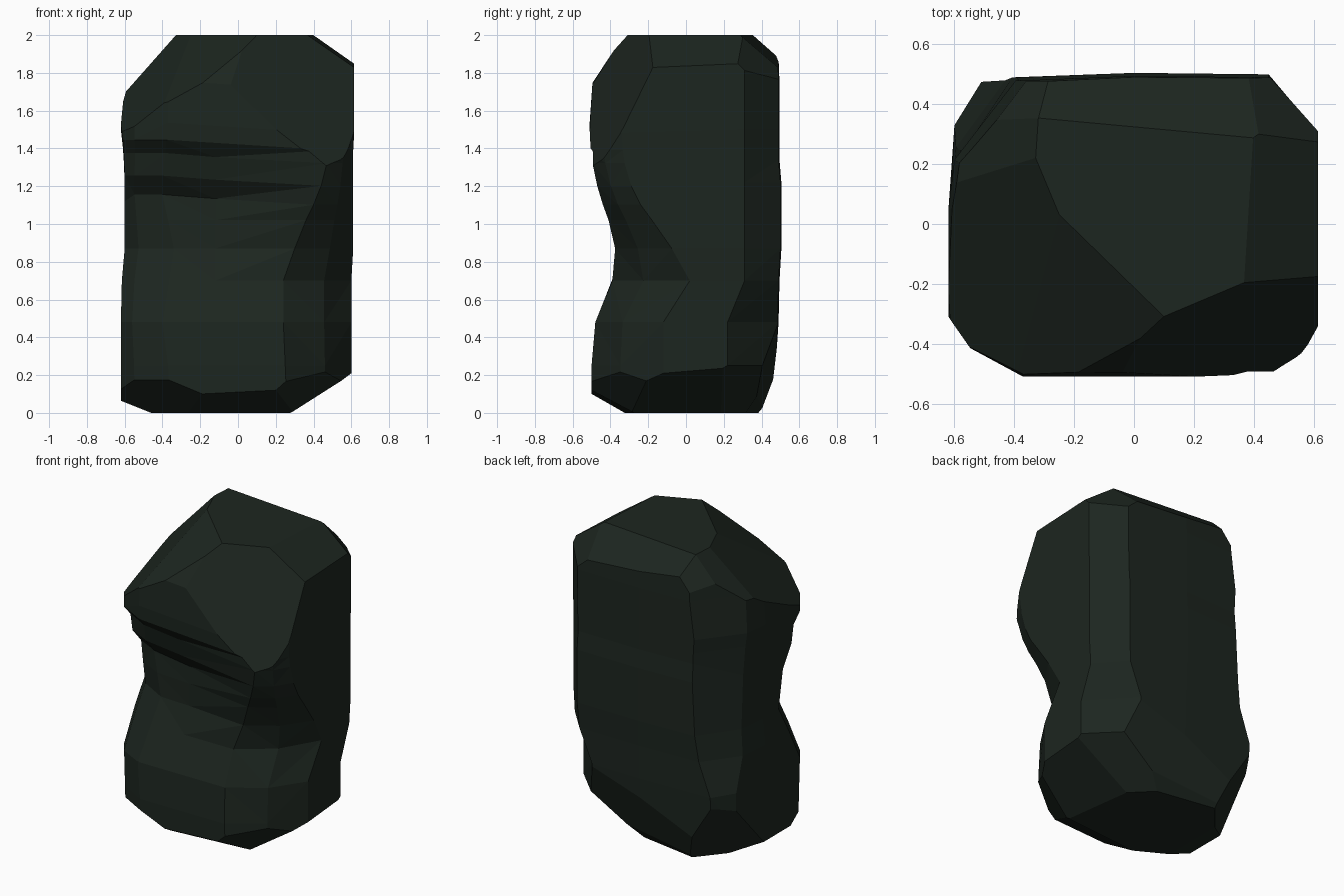
import bpy, bmesh
from mathutils import Vector

# Levels: z, left, right, front, back, left chamfer, groove depth, right chamfer x, right chamfer y
LEVELS = [
    (0.00, -.62, .60, -.50, .46, .21, .00, .34, .38),
    (0.25, -.62, .60, -.50, .47, .20, .00, .35, .38),
    (0.48, -.62, .60, -.48, .485, .17, .00, .36, .36),
    (0.70, -.615, .60, -.39, .49, .19, .00, .36, .41),
    (0.87, -.60, .61, -.375, .50, .21, .05, .31, .30),
    (1.02, -.60, .61, -.41, .50, .18, .09, .25, .23),
    (1.12, -.60, .61, -.44, .50, .15, .13, .21, .20),
    (1.22, -.60, .61, -.47, .50, .15, .07, .17, .18),
    (1.34, -.605, .61, -.495, .49, .17, .06, .14, .17),
    (1.41, -.61, .61, -.505, .49, .18, .00, .11, .17),
    (1.50, -.62, .615, -.51, .49, .20, .00, .10, .17),
    (1.75, -.60, .615, -.495, .49, .18, .00, .14, .26),
    (2.00, -.60, .615, -.49, .48, .18, .00, .18, .28),
]


def ring(bm, z, xl, xr, yf, yb, fl, g, frx, fry):
    br = .09 if z < .6 else 0              # back right corner narrows low down
    bl = .04 + .05 * z if z > .6 else 0    # back left corner narrows higher up
    pts = [
        (xl, yf + g + fl), (xl + .35 * fl, yf + g + .5 * fl), (xl + fl + .05, yf + g),
        (-.12, yf + .8 * g), (xr - frx, yf),
        (xr - .4 * frx, yf + .4 * fry), (xr, yf + fry),
        (xr, .31 - br), (xr - .16 - br, yb), (0, yb + .005), (xl + .11 + bl, yb - .01),
        (xl + .02, .33 - bl), (xl, .05),
    ]
    # the ledge and groove slope down to the right on the front
    tilt = .12 if 1.1 < z < 1.6 else 0
    return [bm.verts.new((x, y, z - tilt * max(-.3, min(x, .15)) * (y < -.2))) for x, y in pts]


def chop(bm, point, normal):
    """Slice off a flat facet and close the hole."""
    bmesh.ops.bisect_plane(bm, geom=bm.verts[:] + bm.edges[:] + bm.faces[:], dist=1e-5,
                           plane_co=Vector(point), plane_no=Vector(normal).normalized(),
                           clear_outer=True)
    bmesh.ops.holes_fill(bm, edges=[e for e in bm.edges if e.is_boundary], sides=0)


bm = bmesh.new()

# Stacked body
rings = [ring(bm, *level) for level in LEVELS]
for low, high in zip(rings, rings[1:]):
    n = len(low)
    for i in range(n):
        j = (i + 1) % n
        a, b, c, d = low[i], low[j], high[j], high[i]
        for tri in ((a, b, c), (a, c, d)) if i % 2 else ((a, b, d), (b, c, d)):
            bm.faces.new(tri)
bm.faces.new(rings[0][::-1])
bm.faces.new(rings[-1])

# Chipped facets: top, then bottom
for point, normal in [
    ((.03, -.37, 1.93), (-.37, -.38, .70)),
    ((-.62, -.28, 1.5), (-.60, -.25, .60)),
    ((-.33, .20, 2.0), (-.30, .02, .26)),
    ((.05, .32, 2.0), (.06, .65, .75)),
    ((-.42, .42, 1.8), (-.6, .6, .5)),
    ((.45, .40, 1.86), (.5, .6, .6)),
    ((.38, 0, 2.0), (.16, -.01, .23)),
    ((.20, -.325, 2.0), (.01, -.26, .16)),
    ((.05, -.33, 2.0), (.10, -.237, .116)),
    ((0, -.30, 0), (.01, -.11, -.20)),
    ((-.5, -.42, .17), (-.25, -.45, -.60)),
    ((.45, -.34, .20), (.45, -.45, -.50)),
    ((0, .33, 0), (.03, .18, -.15)),
    ((0, .41, .14), (.04, .38, -.13)),
    ((.24, 0, 0), (.22, .03, -.36)),
    ((.20, .20, 0), (.45, .45, -.75)),
    ((-.46, 0, 0), (-.06, 0, -.15)),
    ((-.45, .30, .1), (-.6, .5, -.4)),
]:
    chop(bm, point, normal)

bmesh.ops.dissolve_limit(bm, angle_limit=.03, verts=bm.verts[:], edges=bm.edges[:])
bmesh.ops.recalc_face_normals(bm, faces=bm.faces[:])

mesh = bpy.data.meshes.new("boulder")
bm.to_mesh(mesh)
bm.free()
boulder = bpy.data.objects.new("boulder", mesh)
bpy.context.collection.objects.link(boulder)

# Dark green-black stone
stone = bpy.data.materials.new("dark_stone")
stone.diffuse_color = (.012, .019, .014, 1)
mesh.materials.append(stone)
